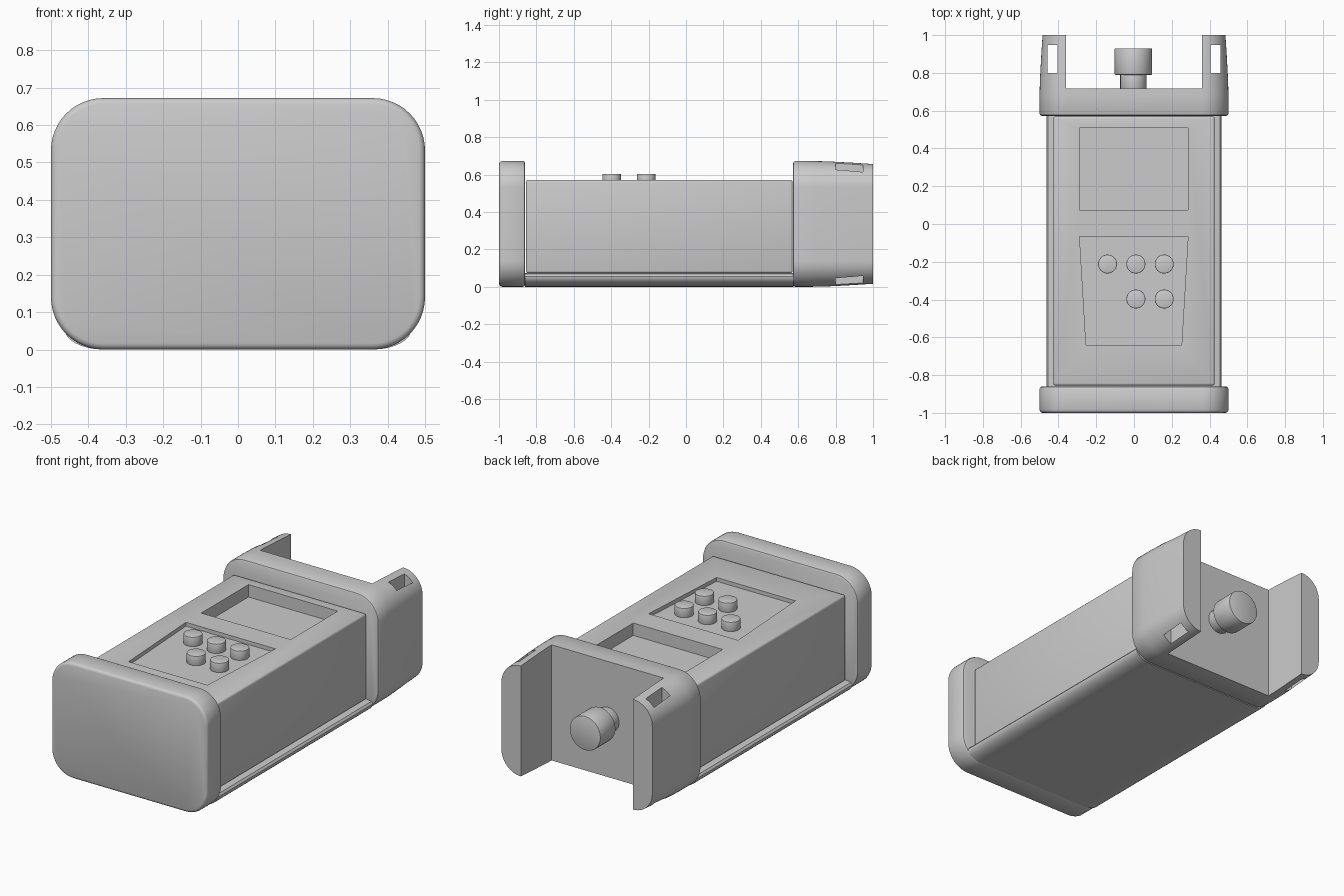
import bpy, bmesh, math
from mathutils import Matrix

if "Cube" in bpy.data.objects:
    bpy.data.objects.remove(bpy.data.objects["Cube"])


def finish(name, bm):
    bmesh.ops.recalc_face_normals(bm, faces=bm.faces)
    me = bpy.data.meshes.new(name)
    bm.to_mesh(me)
    bm.free()
    ob = bpy.data.objects.new(name, me)
    bpy.context.collection.objects.link(ob)
    return ob


def loft(name, sections):
    """Closed solid through rings of points with equal counts."""
    bm = bmesh.new()
    rings = [[bm.verts.new(p) for p in s] for s in sections]
    n = len(rings[0])
    for a, b in zip(rings, rings[1:]):
        for i in range(n):
            j = (i + 1) % n
            bm.faces.new((a[i], a[j], b[j], b[i]))
    bm.faces.new(rings[0])
    bm.faces.new(rings[-1])
    return finish(name, bm)


def box(name, lo, hi, bevel=0):
    bm = bmesh.new()
    bmesh.ops.create_cube(bm, size=1)
    for v in bm.verts:
        v.co = [l + (c + 0.5) * (h - l) for c, l, h in zip(v.co, lo, hi)]
    if bevel:
        bmesh.ops.bevel(bm, geom=bm.edges[:], offset=bevel, segments=3,
                        profile=0.5, affect='EDGES')
    return finish(name, bm)


def cylinder(name, r, depth, centre, along_y=False, bevel=0.004):
    bm = bmesh.new()
    bmesh.ops.create_cone(bm, cap_ends=True, segments=48, radius1=r, radius2=r, depth=depth)
    rims = [e for e in bm.edges if abs(e.verts[0].co.z - e.verts[1].co.z) < 1e-5]
    bmesh.ops.bevel(bm, geom=rims, offset=bevel, segments=2, profile=0.5, affect='EDGES')
    if along_y:
        bm.transform(Matrix.Rotation(math.pi / 2, 4, 'X'))
    bm.transform(Matrix.Translation(centre))
    return finish(name, bm)


def cut(ob, cutter):
    mod = ob.modifiers.new("cut", 'BOOLEAN')
    mod.operation, mod.solver, mod.object = 'DIFFERENCE', 'EXACT', cutter
    cutter.hide_render = True
    bpy.context.view_layer.objects.active = ob
    bpy.ops.object.modifier_apply(modifier=mod.name)
    bpy.data.objects.remove(cutter)


def round_rect(y, inset, r=0.14, hw=0.5, h=0.672, seg=12):
    r, pts = r - inset, []
    dx, dz = hw - inset - r, h / 2 - inset - r
    for k, (sx, sz) in enumerate(((1, 1), (-1, 1), (-1, -1), (1, -1))):
        for i in range(seg + 1):
            a = math.pi / 2 * (k + i / seg)
            pts.append((sx * dx + r * math.cos(a), y, h / 2 + sz * dz + r * math.sin(a)))
    return pts


# Front bumper
loft("front_bumper", [round_rect(y, i) for y, i in (
    (-1, .016), (-.997, .008), (-.992, .003), (-.984, 0),
    (-.872, 0), (-.864, .004), (-.86, .012))])

# Rear bumper: tapered, notched into two guard arms with strap slots
rear = loft("rear_bumper", [round_rect(y, i) for y, i in (
    (.572, .012), (.576, .004), (.584, 0), (.68, 0), (.75, .0015),
    (.82, .005), (.91, .010), (1, .016))])
cut(rear, box("notch_cutter", (-.36, .718, -.2), (.36, 1.2, .9)))
for s in (-1, 1):
    x0, x1 = sorted((s * .405, s * .458))
    cut(rear, box("slot_cutter", (x0, .80, -.2), (x1, .947, .9)))

# Lower tray with rounded underside
half = [(.43, .073), (.455, .068), (.464, .056)]
half += [(.36 + .104 * math.cos(a), .056 - .056 * math.sin(a))
         for a in (math.pi / 2 * i / 8 for i in range(1, 9))]
profile = half + [(-x, z) for x, z in reversed(half)]
loft("lower_tray", [[(x, y, z) for x, z in profile] for y in (-.862, .574)])

# Upper case with screen and keypad recesses
case = box("upper_case", (-.427, -.855, .073), (.427, .57, .572), 0.012)
cut(case, box("screen_cutter", (-.288, .075, .50), (.286, .507, .7)))
pad = [(-.288, -.066), (.286, -.066), (.252, -.64), (-.254, -.64)]
cut(case, loft("keypad_cutter", [[(x, y, z) for x, y in pad] for z in (.55, .7)]))

# Buttons
for n, (x, y) in enumerate(((-.14, -.212), (.01, -.212), (.16, -.212),
                            (.01, -.397), (.16, -.397))):
    cylinder(f"button_{n + 1}", .05, .06, (x, y, .574))

# Rear connector
cylinder("connector_neck", .07, .10, (-.003, .76, .336), True)
cylinder("connector_knob", .099, .14, (-.003, .86, .336), True)

for ob in bpy.data.objects:
    ob.select_set(True)
bpy.context.view_layer.objects.active = case
bpy.ops.object.shade_smooth_by_angle(angle=math.radians(35))
